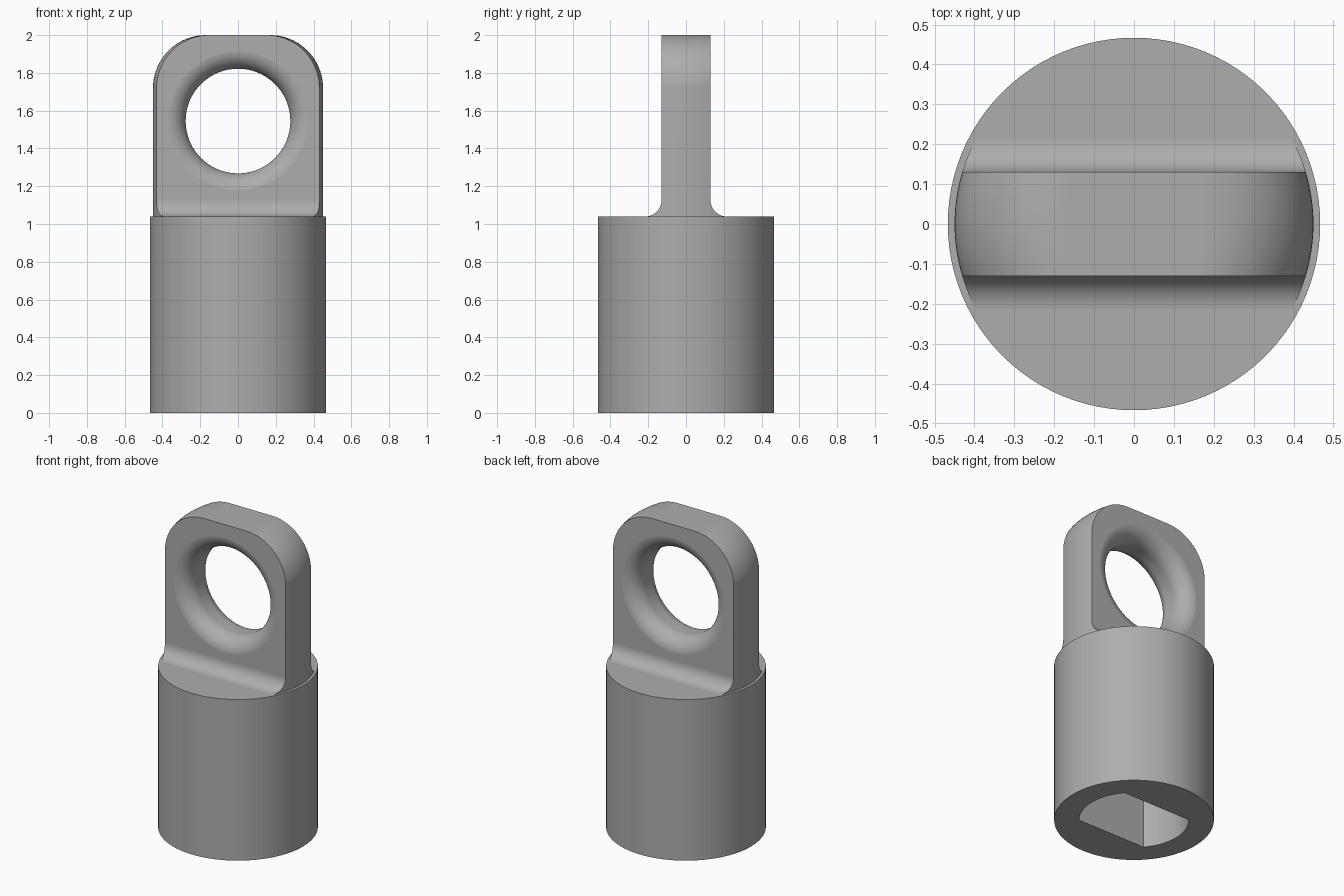
import bpy, bmesh, math
from math import sin, cos, pi, sqrt

if "Cube" in bpy.data.objects:
    bpy.data.objects.remove(bpy.data.objects["Cube"], do_unlink=True)

BODY_R, BODY_H = 0.467, 1.04
TAB_R, TAB_Y, CORNER = 0.45, 0.13, 0.28
HOLE_R, HOLE_Z, HOLE_FILLET = 0.277, 1.545, 0.1
FOOT_R = 0.085
SOCKET_R, SOCKET_FLAT, SOCKET_DEPTH = 0.321, 0.207, 0.7

grey = bpy.data.materials.new("plain_grey")
grey.use_nodes = True
COLOUR = (0.42, 0.42, 0.42, 1)
grey.diffuse_color = COLOUR
grey.node_tree.nodes["Principled BSDF"].inputs["Base Color"].default_value = COLOUR


def loft(name, rings):
    """Closed solid through a list of equal-length rings of points."""
    bm = bmesh.new()
    loops = [[bm.verts.new(p) for p in ring] for ring in rings]
    n = len(loops[0])
    for a, b in zip(loops, loops[1:]):
        for i in range(n):
            j = (i + 1) % n
            bm.faces.new((a[i], a[j], b[j], b[i]))
    bm.faces.new(loops[0])
    bm.faces.new(loops[-1])
    bmesh.ops.recalc_face_normals(bm, faces=bm.faces)
    mesh = bpy.data.meshes.new(name)
    bm.to_mesh(mesh)
    bm.free()
    mesh.materials.append(grey)
    ob = bpy.data.objects.new(name, mesh)
    bpy.context.collection.objects.link(ob)
    return ob


def activate(ob):
    bpy.ops.object.select_all(action='DESELECT')
    ob.select_set(True)
    bpy.context.view_layer.objects.active = ob


def cut(ob, cutter):
    mod = ob.modifiers.new("cut", 'BOOLEAN')
    mod.operation, mod.solver, mod.object = 'DIFFERENCE', 'EXACT', cutter
    activate(ob)
    bpy.ops.object.modifier_apply(modifier=mod.name)
    bpy.data.objects.remove(cutter, do_unlink=True)


def finish(ob):
    activate(ob)
    bpy.ops.object.shade_smooth_by_angle(angle=math.radians(25))
    mod = ob.modifiers.new("even_shading", 'WEIGHTED_NORMAL')
    mod.keep_sharp = True


def circle(r, n=96):
    return [(r * cos(2 * pi * i / n), r * sin(2 * pi * i / n)) for i in range(n)]


def half_width(y):
    return sqrt(TAB_R ** 2 - y ** 2)


# Round body with a two-flat socket in its underside
body = loft("body", [[(x, y, z) for x, y in circle(BODY_R)] for z in (0, BODY_H)])
a = math.asin(SOCKET_FLAT / SOCKET_R)
arc = [-a + 2 * a * i / 24 for i in range(25)]
outline = [(SOCKET_R * cos(t + s), SOCKET_R * sin(t + s)) for s in (0, pi) for t in arc]
cut(body, loft("socket_cutter", [[(x, y, z) for x, y in outline]
                                 for z in (-0.1, SOCKET_DEPTH)]))
finish(body)


# Upright tab: rounded top corners, ends bowed to follow the body
def tab_ring(y):
    w, top = half_width(y), 2.0
    right = [(w - CORNER + CORNER * cos(t), top - CORNER + CORNER * sin(t))
             for t in [pi / 2 * i / 20 for i in range(21)]]
    right.insert(0, (w, BODY_H - 0.02))
    left = [(-x, z) for x, z in reversed(right)]
    return [(x, y, z) for x, z in right + left]


tab = loft("tab", [tab_ring(TAB_Y * i / 6) for i in range(-6, 7)])

# Eye hole with rounded rims
steps = [pi / 2 * i / 12 for i in range(13)]
rim = [(TAB_Y - HOLE_FILLET + (HOLE_FILLET + 0.0005) * sin(t),
        HOLE_R + HOLE_FILLET * (1 - cos(t))) for t in steps]
rim.append((TAB_Y + 0.05, HOLE_R + HOLE_FILLET))
profile = [(-y, r) for y, r in reversed(rim)] + rim
cut(tab, loft("hole_cutter", [[(x, y, HOLE_Z + z) for x, z in circle(r)]
                              for y, r in profile]))
finish(tab)

# Concave fillets where the tab meets the body, front and back
for name, side in (("front_fillet", -1), ("back_fillet", 1)):
    rings = []
    for t in steps:
        y = TAB_Y + FOOT_R * (1 - cos(t))
        z = BODY_H + FOOT_R * (1 - sin(t))
        w = half_width(y)
        rings.append([(-w, side * y, BODY_H - 0.02), (w, side * y, BODY_H - 0.02),
                      (w, side * y, z), (-w, side * y, z)])
    finish(loft(name, rings))
